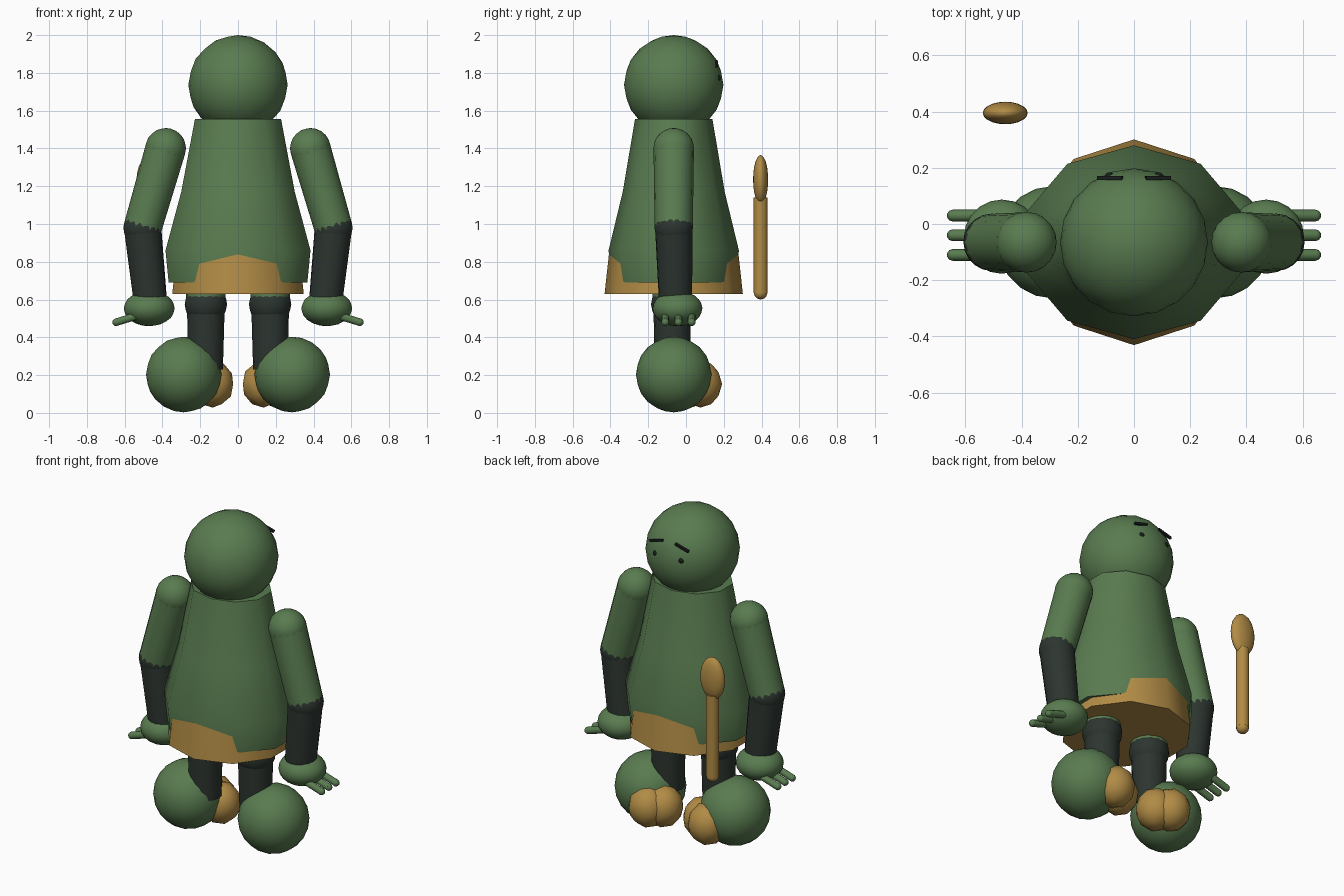
import bpy, bmesh, math
from mathutils import Vector, Matrix

if "Cube" in bpy.data.objects:
    bpy.data.objects.remove(bpy.data.objects["Cube"])


def material(name, rgb):
    m = bpy.data.materials.new(name)
    m.diffuse_color = (*rgb, 1)
    m.use_nodes = True
    m.node_tree.nodes["Principled BSDF"].inputs["Base Color"].default_value = m.diffuse_color
    return m


GREEN = material("moss_green", (0.10, 0.20, 0.08))
DARK = material("dark_charcoal", (0.026, 0.036, 0.030))
GOLD = material("ochre", (0.44, 0.26, 0.06))
BLACK = material("near_black", (0.010, 0.013, 0.012))
CY = -0.065  # depth of the body axis


def finish(name, bm, mat, matrix=None):
    if matrix is not None:
        bm.transform(matrix)
    bmesh.ops.recalc_face_normals(bm, faces=bm.faces)
    me = bpy.data.meshes.new(name)
    bm.to_mesh(me)
    bm.free()
    me.materials.append(mat)
    ob = bpy.data.objects.new(name, me)
    bpy.context.collection.objects.link(ob)
    bpy.ops.object.select_all(action="DESELECT")
    ob.select_set(True)
    bpy.context.view_layer.objects.active = ob
    bpy.ops.object.shade_smooth_by_angle(angle=math.radians(42))
    return ob


def ball(name, center, radii, mat, subdiv=3):
    bm = bmesh.new()
    bmesh.ops.create_icosphere(bm, subdivisions=subdiv, radius=1)
    finish(name, bm, mat, Matrix.Translation(center) @ Matrix.Diagonal((*radii, 1)))


def limb(name, a, b, ra, rb, mat, sides=16):
    a, b = Vector(a), Vector(b)
    d = b - a
    bm = bmesh.new()
    bmesh.ops.create_cone(bm, cap_ends=True, segments=sides, radius1=ra,
                          radius2=rb, depth=d.length)
    turn = Vector((0, 0, 1)).rotation_difference(d).to_matrix().to_4x4()
    finish(name, bm, mat, Matrix.Translation((a + b) / 2) @ turn)


def lathe(name, profile, mat, sx=1.0, sides=10):
    """Stack of polygon rings (radius, z), closed at both ends."""
    bm = bmesh.new()
    rings = []
    for r, z in profile:
        angles = [math.pi / 2 + math.tau * i / sides for i in range(sides)]
        rings.append([bm.verts.new((sx * r * math.cos(t), CY + r * math.sin(t), z))
                      for t in angles])
    for lo, hi in zip(rings, rings[1:]):
        for i in range(sides):
            j = (i + 1) % sides
            bm.faces.new((lo[i], lo[j], hi[j], hi[i]))
    bm.faces.new(rings[0])
    bm.faces.new(rings[-1])
    finish(name, bm, mat)


# Body, hem and head
lathe("tunic", [(0.33, 0.69), (0.345, 0.86), (0.27, 1.17), (0.205, 1.555)], GREEN, 1.17)
lathe("tunic_hem", [(0.366, 0.63), (0.342, 0.85)], GOLD)
ball("head", (0, CY, 1.737), (0.263,) * 3, GREEN)

for s, side in ((1, "right"), (-1, "left")):
    # Face
    ball(f"{side}_eye", (s * 0.087, 0.172, 1.773), (0.016, 0.012, 0.016), BLACK, 2)
    bm = bmesh.new()
    bmesh.ops.create_cube(bm, size=1)
    finish(f"{side}_eyebrow", bm, BLACK,
           Matrix.Translation((s * 0.086, 0.163, 1.848))
           @ Matrix.Rotation(s * math.radians(15), 4, "Y")
           @ Matrix.Diagonal((0.092, 0.014, 0.014, 1)))

    # Arm
    shoulder, elbow = (s * 0.383, CY, 1.40), (s * 0.505, CY, 0.98)
    ball(f"{side}_shoulder", shoulder, (0.108,) * 3, GREEN)
    limb(f"{side}_upper_arm", shoulder, elbow, 0.107, 0.101, GREEN)
    ball(f"{side}_elbow", elbow, (0.102,) * 3, DARK)
    limb(f"{side}_forearm", elbow, (s * 0.463, -0.055, 0.58), 0.099, 0.088, DARK)
    ball(f"{side}_hand", (s * 0.47, -0.045, 0.553), (0.135, 0.132, 0.094), GREEN)
    for i, y in enumerate((-0.11, -0.04, 0.03)):
        tip = (s * 0.645, y, 0.48)
        limb(f"{side}_finger_{i + 1}", (s * 0.50, y, 0.525), tip, 0.021, 0.021, GREEN, 10)
        ball(f"{side}_fingertip_{i + 1}", tip, (0.021,) * 3, GREEN, 2)

    # Leg
    knee = (s * 0.17, -0.073, 0.575)
    limb(f"{side}_thigh", (s * 0.17, -0.073, 0.80), knee, 0.104, 0.104, GREEN)
    ball(f"{side}_knee", knee, (0.112,) * 3, DARK)
    limb(f"{side}_shin", knee, (s * 0.172, -0.073, 0.23), 0.1, 0.092, DARK)

    # Foot: big round heel with a two-lobed toe in front
    ball(f"{side}_foot", (s * 0.287, CY, 0.203), (0.2,) * 3, GREEN)
    for i, k in enumerate((-0.042, 0.042)):
        ball(f"{side}_toe_{i + 1}", (s * (0.168 + 0.8 * k), 0.052 + 0.6 * k, 0.153),
             (0.114, 0.114, 0.125), GOLD, 2)

# Floating spoon
limb("spoon_handle", (-0.458, 0.395, 0.637), (-0.458, 0.395, 1.14), 0.037, 0.037, GOLD)
ball("spoon_handle_end", (-0.458, 0.395, 0.637), (0.037,) * 3, GOLD, 2)
ball("spoon_bowl", (-0.458, 0.395, 1.235), (0.08, 0.04, 0.13), GOLD)
